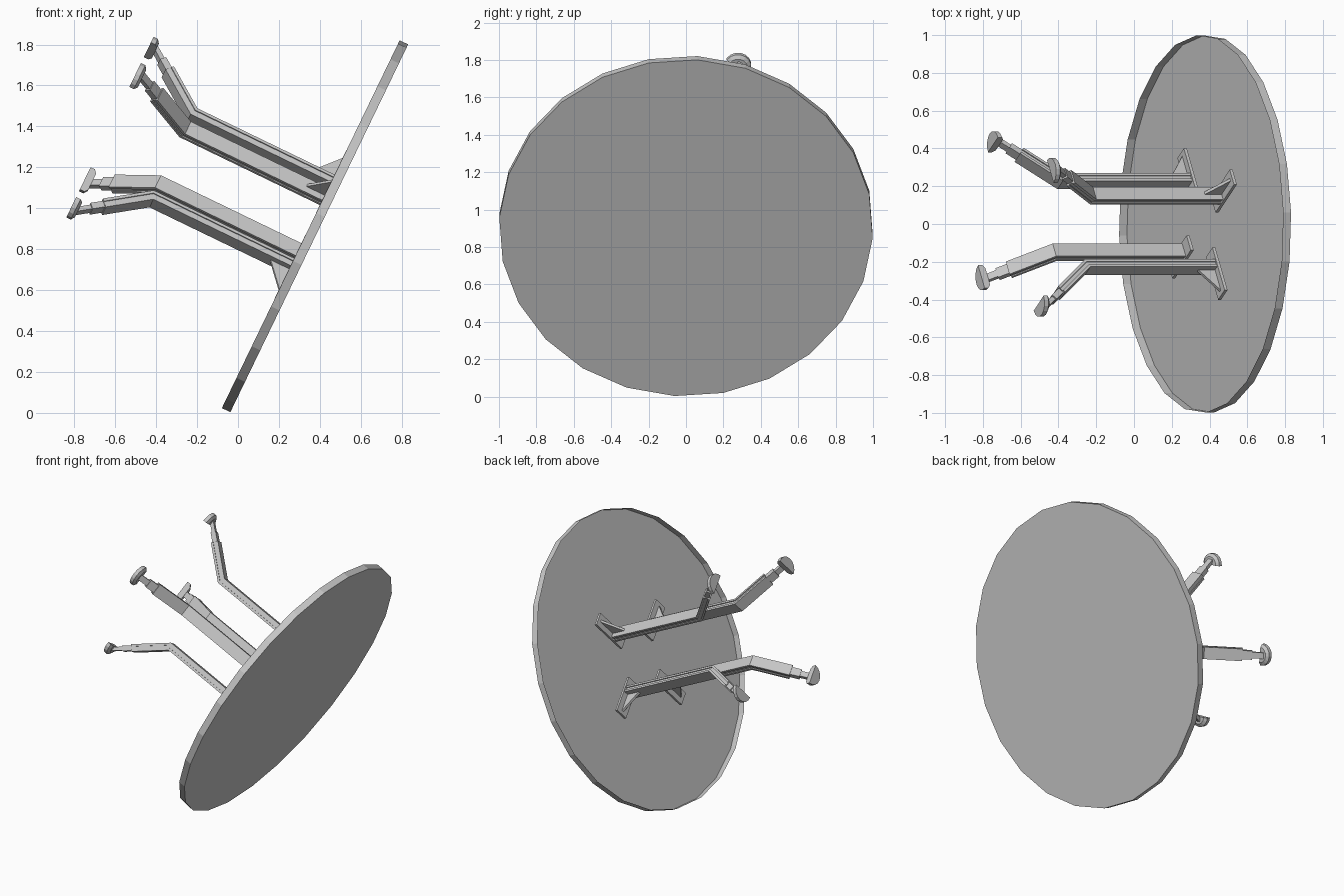
import bpy, bmesh, math
from mathutils import Matrix, Vector

if "Cube" in bpy.data.objects:
    bpy.data.objects.remove(bpy.data.objects["Cube"])

grey = bpy.data.materials.new("plain_grey")
grey.diffuse_color = (0.57, 0.57, 0.57, 1)
grey.use_nodes = True
grey.node_tree.nodes["Principled BSDF"].inputs["Base Color"].default_value = grey.diffuse_color

# Tilted table frame: local z runs from the tabletop out along the legs
tilt = math.radians(25.8)
c, s = math.cos(tilt), math.sin(tilt)
FRAME = Matrix(((s, 0, -c, 0.397), (0, 1, 0, 0), (c, 0, s, 0.902), (0, 0, 0, 1)))
TURN = math.radians(33.5)   # direction of the first leg


def make_mesh(name, rings, capped=True):
    """Solid lofted through rings of equal point counts; last end may stay open."""
    bm = bmesh.new()
    loops = [[bm.verts.new(p) for p in ring] for ring in rings]
    n = len(loops[0])
    bm.faces.new(loops[0])
    if capped:
        bm.faces.new(loops[-1])
    for a, b in zip(loops, loops[1:]):
        for i in range(n):
            j = (i + 1) % n
            bm.faces.new((a[i], a[j], b[j], b[i]))
    bmesh.ops.recalc_face_normals(bm, faces=bm.faces)
    me = bpy.data.meshes.new(name)
    bm.to_mesh(me)
    bm.free()
    me.materials.append(grey)
    return me


def place(name, me, angle):
    ob = bpy.data.objects.new(name, me)
    ob.matrix_world = FRAME @ Matrix.Rotation(angle, 4, 'Z')
    bpy.context.collection.objects.link(ob)


def plate(name, profile, half):
    """Profile in the radial/height plane, extruded sideways."""
    return make_mesh(name, [[(r, y, h) for r, h in profile] for y in (-half, half)])


# Tabletop: thin round sheet with an upturned rim, open on the leg side
def circle(r, z):
    return [(r * math.cos(k * math.pi / 12), r * math.sin(k * math.pi / 12), z) for k in range(24)]


place("tabletop", make_mesh("tabletop", [circle(1, 0), circle(1, 0.046)], capped=False), TURN)

# Bent leg path: straight rise, then a slanted lower leg
BEND = Vector((0.272, 0.80))
ANG = math.radians(40)
ALONG = Vector((math.sin(ANG), math.cos(ANG)))
ACROSS = Vector((math.cos(ANG), -math.sin(ANG)))


def path(offset, length):
    return [Vector((BEND.x + offset, 0.032)),
            BEND + offset * Vector((1, -math.tan(ANG / 2))),
            BEND + ALONG * length + ACROSS * offset]


def strip(name, lo, hi, half, length):
    return plate(name, path(lo, length) + path(hi, length)[::-1], half)


def slanted(name, start, end, depth, half):
    pts = [BEND + ALONG * d + ACROSS * o for d, o in
           ((start, -depth), (end, -depth), (end, depth), (start, depth))]
    return plate(name, pts, half)


# Half-round foot, chamfered on the side facing the leg
def half_round(r, z):
    return [(0.503 + r * math.cos(a), r * math.sin(a), z)
            for a in (math.radians(-90 + 22.5 * k) for k in range(9))]


parts = {
    "inner_flange": strip("inner_flange", -0.024, -0.009, 0.040, 0.26),
    "web": strip("web", -0.009, 0.009, 0.034, 0.26),
    "outer_flange": strip("outer_flange", 0.009, 0.024, 0.040, 0.26),
    "extension": slanted("extension", 0.2, 0.325, 0.017, 0.029),
    "foot_neck": slanted("foot_neck", 0.3, 0.40, 0.012, 0.020),
    "foot": make_mesh("foot", [half_round(0.052, 1.098), half_round(0.072, 1.112),
                               half_round(0.072, 1.136)]),
    "base_plate": plate("base_plate", [(0.18, 0.030), (0.45, 0.030),
                                       (0.45, 0.047), (0.18, 0.047)], 0.047),
    "gusset": plate("gusset", [(0.29, 0.047), (0.425, 0.047), (0.29, 0.15)], 0.008),
}

# Four identical legs around the centre
for k in range(4):
    for name, me in parts.items():
        place(f"{name}_{k + 1}", me, TURN + k * math.pi / 2)
